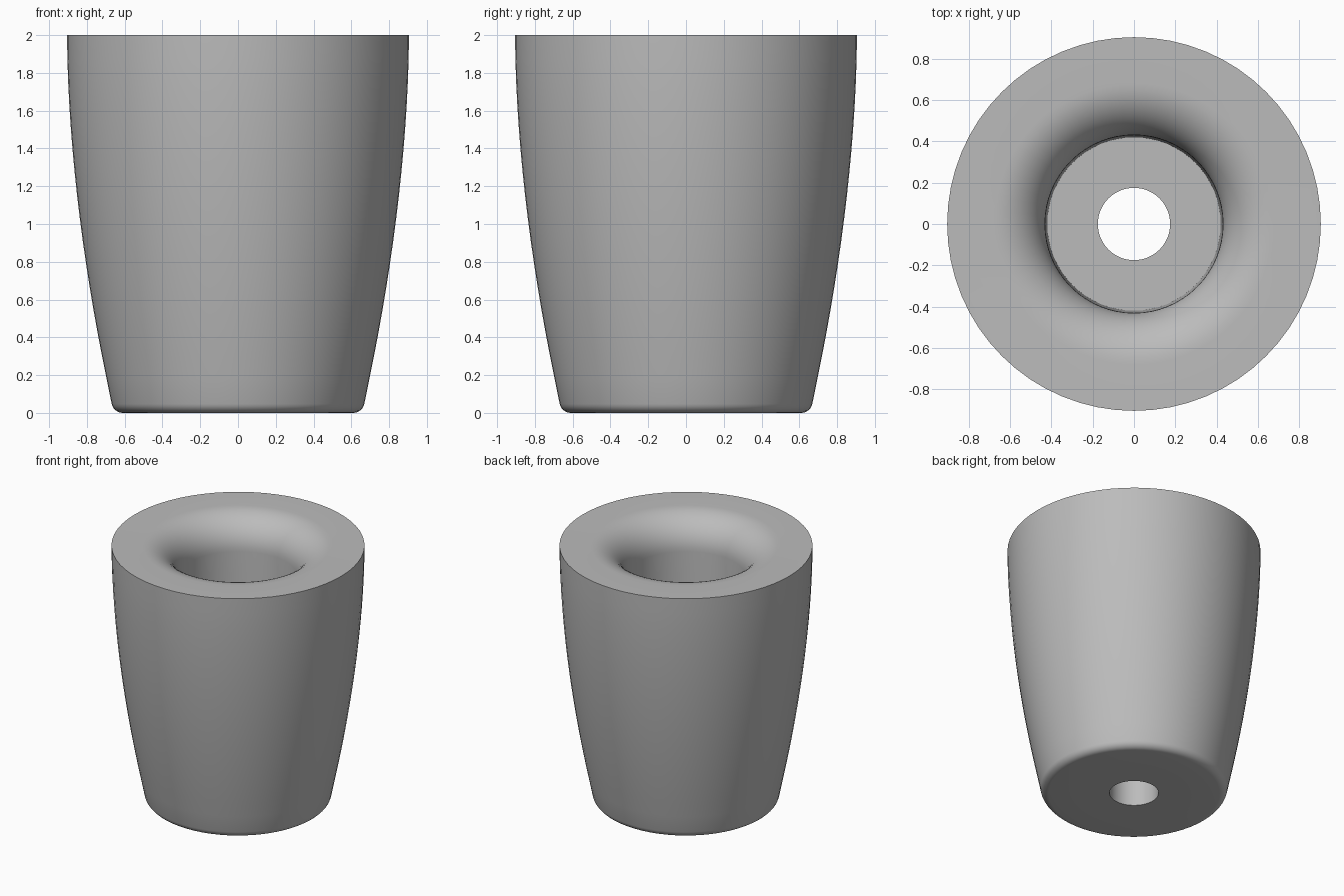
import bpy
import bmesh
from math import sin, cos, pi, radians

cube = bpy.data.objects.get("Cube")
if cube:
    bpy.data.objects.remove(cube, do_unlink=True)

SEGMENTS = 64


def make_material(name, color):
    mat = bpy.data.materials.new(name)
    mat.use_nodes = True
    mat.diffuse_color = color
    mat.node_tree.nodes["Principled BSDF"].inputs["Base Color"].default_value = color
    return mat


def arc(cx, cz, radius, start, end, steps):
    """Points of a circular arc in the (radius, height) plane."""
    angles = [radians(start + (end - start) * i / steps) for i in range(steps + 1)]
    return [(cx + radius * cos(a), cz + radius * sin(a)) for a in angles]


def lathe(name, profile, mat):
    """Revolve a closed profile around the z axis."""
    bm = bmesh.new()
    rings = [[bm.verts.new((r * cos(2 * pi * s / SEGMENTS), r * sin(2 * pi * s / SEGMENTS), z))
              for s in range(SEGMENTS)] for r, z in profile]
    for i, ring in enumerate(rings):
        nxt = rings[(i + 1) % len(rings)]
        for s in range(SEGMENTS):
            t = (s + 1) % SEGMENTS
            bm.faces.new((ring[s], ring[t], nxt[t], nxt[s]))
    bmesh.ops.recalc_face_normals(bm, faces=bm.faces)
    mesh = bpy.data.meshes.new(name)
    bm.to_mesh(mesh)
    bm.free()
    mesh.materials.append(mat)
    obj = bpy.data.objects.new(name, mesh)
    bpy.context.collection.objects.link(obj)
    bpy.ops.object.select_all(action="DESELECT")
    obj.select_set(True)
    bpy.context.view_layer.objects.active = obj
    bpy.ops.object.shade_smooth_by_angle(angle=radians(35))
    return obj


grey = make_material("plain grey", (0.5, 0.5, 0.5, 1))

# Underside with a rounded foot
profile = [(0.175, 0), (0.36, 0)]
profile += arc(0.61, 0.06, 0.06, -90, -12, 6)

# Bowed outer wall up to the flat rim
for i in range(1, 17):
    z = 0.06 + 1.94 * i / 16
    profile.append((0.905 - 0.235 * ((2 - z) / 1.94) ** 1.8, z))

# Rounded mouth rolling into the bore
profile += arc(0.68, 1.75, 0.25, 90, 180, 12)

# Bore, floor and through hole
profile += [(0.42, 0.4), (0.175, 0.4)]

lathe("tapered_body", profile, grey)
